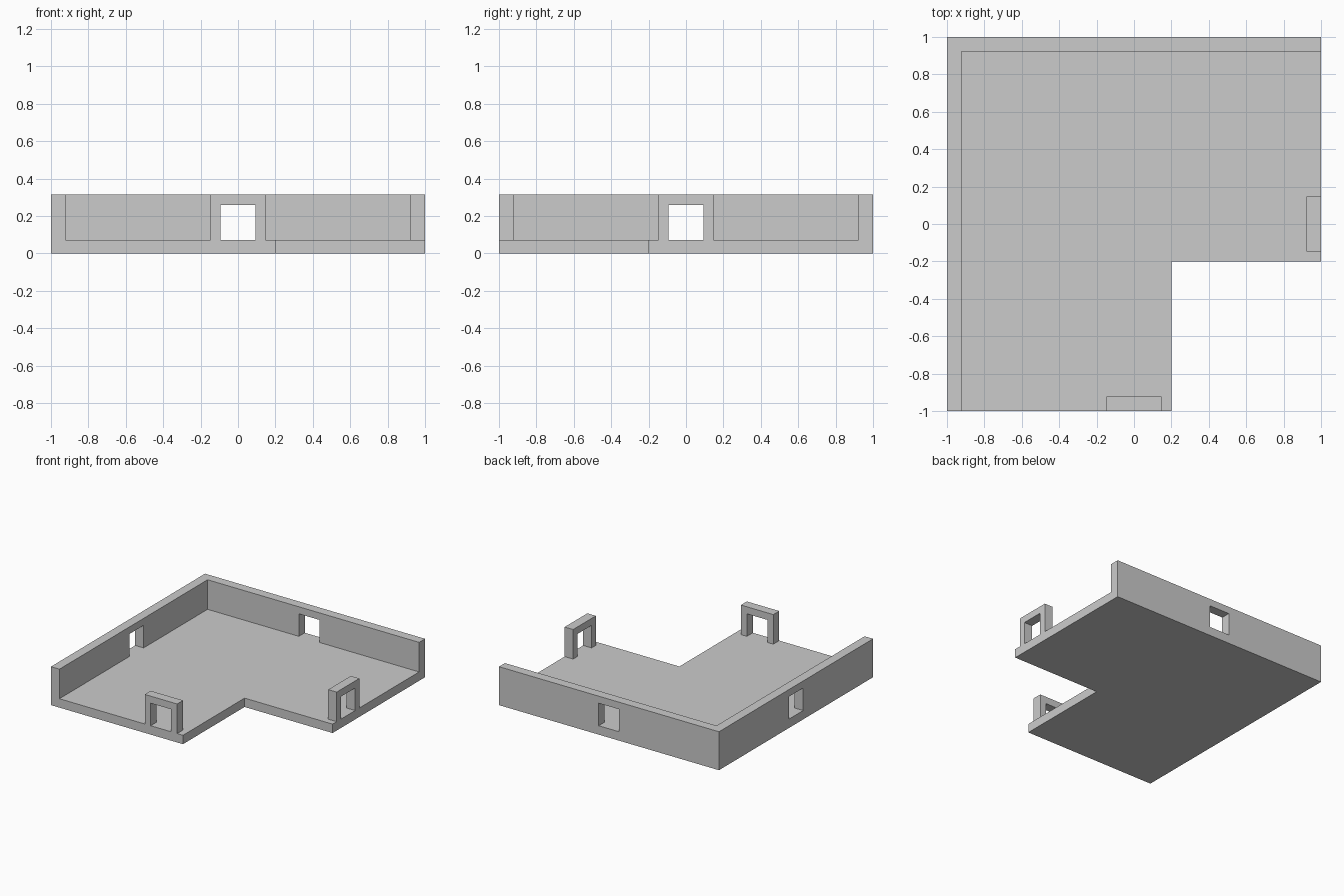
import bpy, bmesh
from mathutils import Matrix, Vector

if "Cube" in bpy.data.objects:
    bpy.data.objects.remove(bpy.data.objects["Cube"])

FLOOR, TOP, THICK = 0.073, 0.316, 0.077   # floor height, wall top, wall thickness
DOOR_HALF, DOOR_TOP, FRAME_HALF = 0.093, 0.258, 0.147


def extrude_profile(name, points, direction):
    """Closed solid from a planar outline swept along a vector."""
    bm = bmesh.new()
    face = bm.faces.new([bm.verts.new(p) for p in points])
    ext = bmesh.ops.extrude_face_region(bm, geom=[face], use_keep_orig=True)
    verts = [g for g in ext["geom"] if isinstance(g, bmesh.types.BMVert)]
    bmesh.ops.translate(bm, verts=verts, vec=Vector(direction))
    bmesh.ops.recalc_face_normals(bm, faces=bm.faces)
    mesh = bpy.data.meshes.new(name)
    bm.to_mesh(mesh)
    bm.free()
    obj = bpy.data.objects.new(name, mesh)
    bpy.context.collection.objects.link(obj)
    return obj


def doorway(name, start, end, offset, along_y=False):
    """Wall running from start to end with a square opening at its middle."""
    d = DOOR_HALF
    outline = [(start, FLOOR), (-d, FLOOR), (-d, DOOR_TOP), (d, DOOR_TOP),
               (d, FLOOR), (end, FLOOR), (end, TOP), (start, TOP)]
    if along_y:
        pts, sweep = [(offset, a, z) for a, z in outline], (THICK, 0, 0)
    else:
        pts, sweep = [(a, offset, z) for a, z in outline], (0, THICK, 0)
    return extrude_profile(name, pts, sweep)


# L-shaped floor slab
floor_outline = [(-1, -1), (0.2, -1), (0.2, -0.2), (1, -0.2), (1, 1), (-1, 1)]
extrude_profile("floor", [(x, y, 0) for x, y in floor_outline], (0, 0, FLOOR))

# Outer walls with openings
doorway("back_wall", -1, 1, 1 - THICK)
doorway("left_wall", -1, 1 - THICK, -1, along_y=True)

# Free-standing door frames on the open sides
doorway("front_door_frame", -FRAME_HALF, FRAME_HALF, -1)
doorway("right_door_frame", -FRAME_HALF, FRAME_HALF, 1 - THICK, along_y=True)
